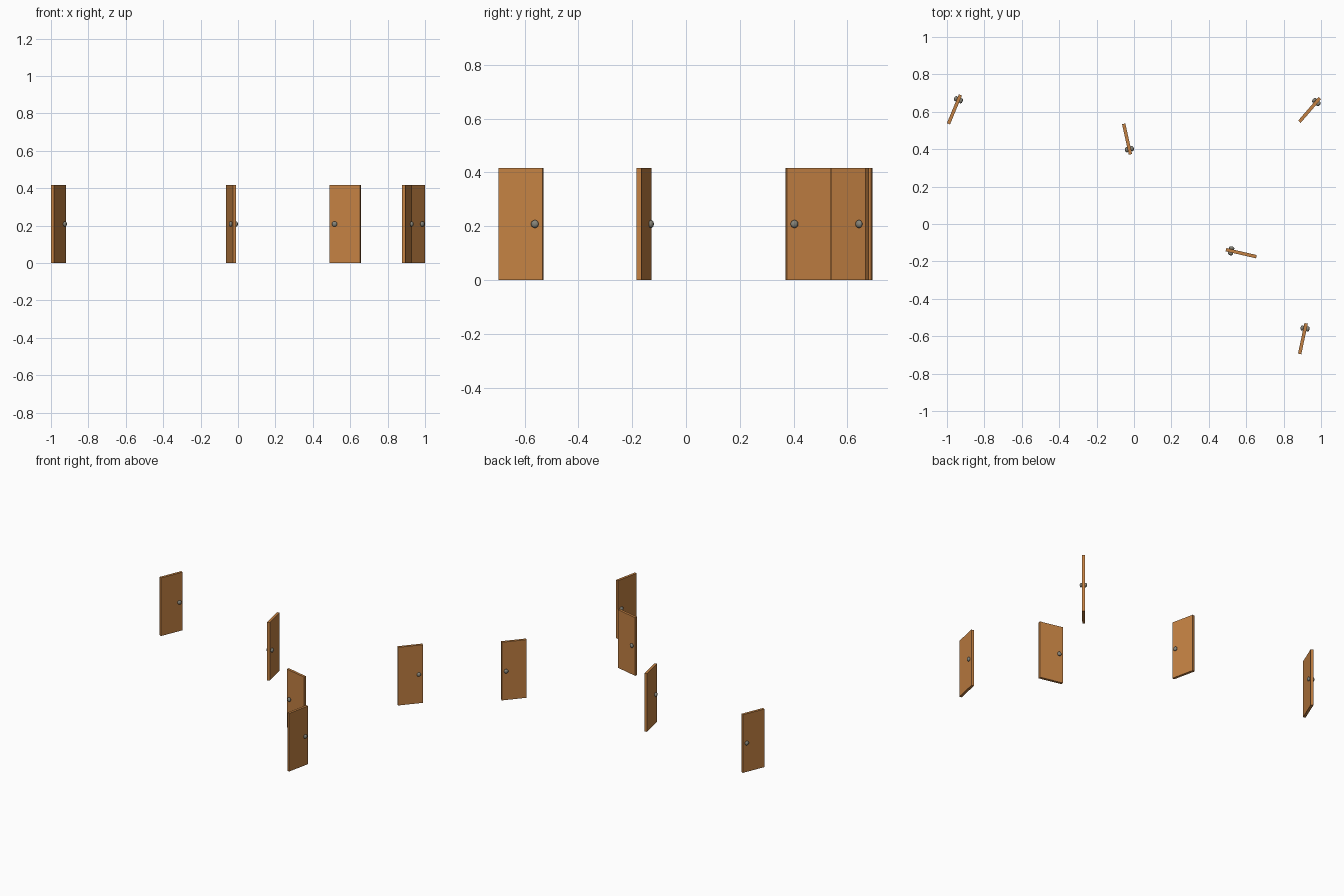
import bpy, math
from mathutils import Matrix

if "Cube" in bpy.data.objects:
    bpy.data.objects.remove(bpy.data.objects["Cube"])

WIDTH, THICK, HEIGHT = 0.167, 0.018, 0.417
KNOB_INSET = 0.028   # distance of the knob from the free edge


def material(name, rgb):
    m = bpy.data.materials.new(name)
    m.diffuse_color = (*rgb, 1)
    m.use_nodes = True
    m.node_tree.nodes["Principled BSDF"].inputs["Base Color"].default_value = m.diffuse_color
    return m


wood = material("warm wood", (0.55, 0.22, 0.056))
metal = material("grey metal", (0.24, 0.23, 0.19))


def finish(name, mat, matrix, smooth=False):
    ob = bpy.context.object
    ob.name = name
    ob.data.transform(matrix)
    ob.data.materials.append(mat)
    if smooth:
        bpy.ops.object.shade_smooth_by_angle()


def door(index, x, y, degrees):
    """One free-standing door; its local +x points to the knob edge."""
    place = Matrix.Translation((x, y, HEIGHT / 2)) @ Matrix.Rotation(math.radians(degrees), 4, 'Z')

    # flat panel
    bpy.ops.mesh.primitive_cube_add(size=1)
    finish(f"door_panel_{index}", wood, place @ Matrix.Diagonal((WIDTH, THICK, HEIGHT, 1)))

    # spindle through the panel
    kx = WIDTH / 2 - KNOB_INSET
    bpy.ops.mesh.primitive_cylinder_add(vertices=16, radius=0.006, depth=0.034)
    finish(f"knob_spindle_{index}", metal,
           place @ Matrix.Translation((kx, 0, 0)) @ Matrix.Rotation(math.pi / 2, 4, 'X'), True)

    # rounded knob on both faces
    for label, side in (("front", -1), ("back", 1)):
        bpy.ops.mesh.primitive_uv_sphere_add(segments=20, ring_count=12, radius=1)
        finish(f"knob_{label}_{index}", metal,
               place @ Matrix.Translation((kx, side * 0.0145, 0))
               @ Matrix.Diagonal((0.0145, 0.0098, 0.0145, 1)), True)


# centre x, centre y and opening angle of every door
doors = [(-0.96, 0.613, 67.5),
         (-0.037, 0.454, -77.5),
         (0.939, 0.61, 49.3),
         (0.573, -0.156, 167),
         (0.903, -0.613, 78)]
for i, d in enumerate(doors, 1):
    door(i, *d)
